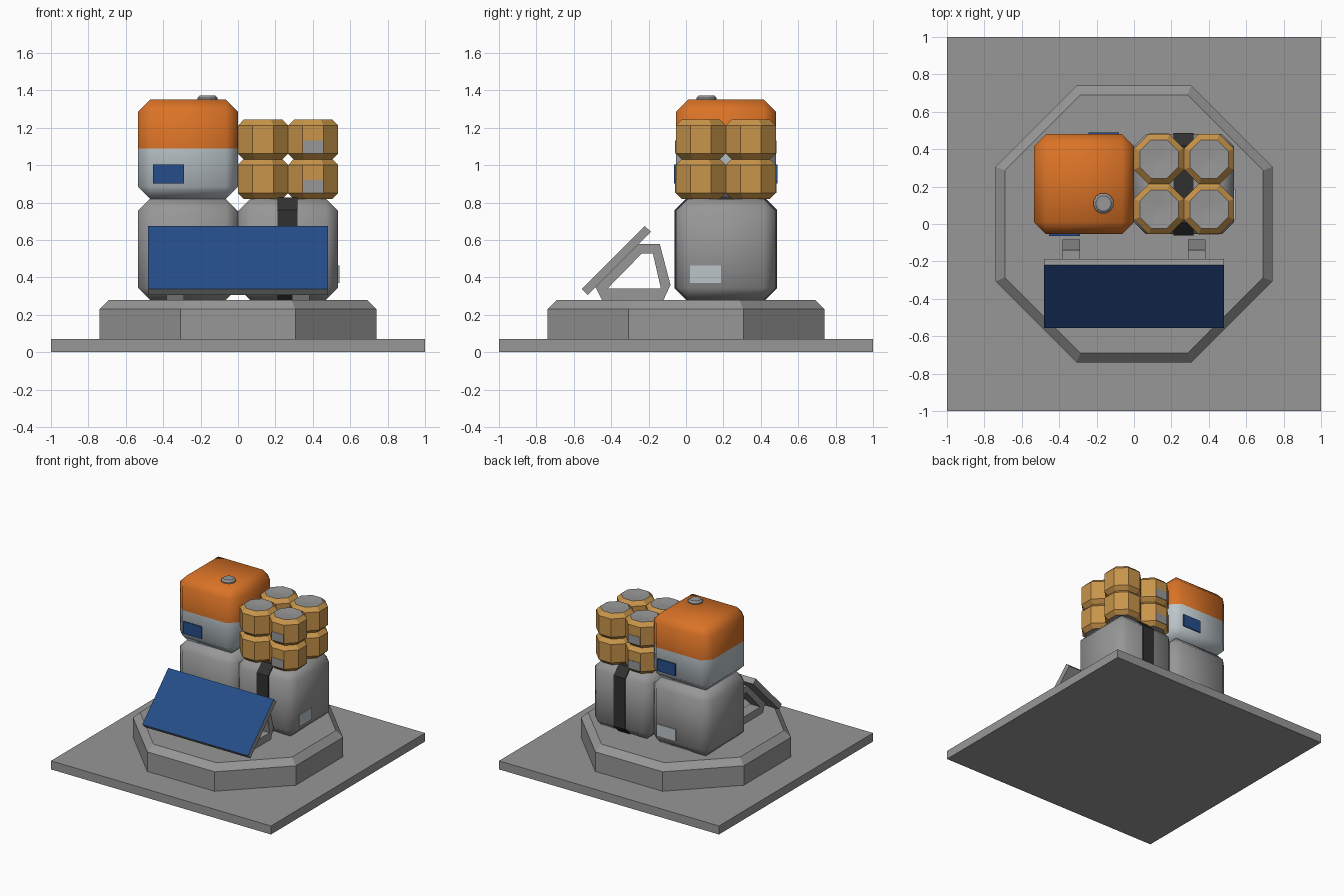
import bpy, bmesh, math
from mathutils import Matrix, Vector

old = bpy.data.objects.get("Cube")
if old:
    bpy.data.objects.remove(old, do_unlink=True)


def material(name, rgb):
    m = bpy.data.materials.new(name)
    m.use_nodes = True
    m.diffuse_color = (*rgb, 1)
    m.node_tree.nodes["Principled BSDF"].inputs["Base Color"].default_value = (*rgb, 1)
    return m


GREY = material("concrete grey", (0.31, 0.31, 0.31))
ORANGE = material("orange", (0.70, 0.17, 0.02))
WHITE = material("pale grey", (0.50, 0.56, 0.59))
BLUE = material("panel blue", (0.018, 0.075, 0.25))
TAN = material("tan", (0.58, 0.30, 0.07))
BLACK = material("strap black", (0.03, 0.03, 0.03))


def finish(bm, name, mats, smooth=False):
    bmesh.ops.recalc_face_normals(bm, faces=bm.faces)
    for f in bm.faces:
        f.smooth = smooth
    me = bpy.data.meshes.new(name)
    bm.to_mesh(me)
    bm.free()
    for m in mats:
        me.materials.append(m)
    ob = bpy.data.objects.new(name, me)
    bpy.context.scene.collection.objects.link(ob)
    return ob


def box_mesh(centre, size):
    bm = bmesh.new()
    bmesh.ops.create_cube(bm, size=1, matrix=Matrix.Translation(centre) @ Matrix.Diagonal((*size, 1)))
    return bm


def box(name, centre, size, mat):
    return finish(box_mesh(centre, size), name, [mat])


def crate_mesh(centre, size):
    bm = box_mesh(centre, size)
    bmesh.ops.bevel(bm, geom=bm.edges[:], offset=0.065, segments=1, affect='EDGES')
    return bm


def lathe(name, profile, centre, mats, sides=8, pick=None):
    """Stack of regular polygons; radii are measured to the flats."""
    bm = bmesh.new()
    rings = []
    for r, z in profile:
        r /= math.cos(math.pi / sides)
        turn = [2 * math.pi * (i + 0.5) / sides for i in range(sides)]
        rings.append([bm.verts.new((centre[0] + r * math.cos(a), centre[1] + r * math.sin(a),
                                    centre[2] + z)) for a in turn])
    for k, (lo, hi) in enumerate(zip(rings, rings[1:])):
        for i in range(sides):
            j = (i + 1) % sides
            f = bm.faces.new((lo[i], lo[j], hi[j], hi[i]))
            f.material_index = pick(k) if pick else 0
    for ring in (rings[0], rings[-1]):
        f = bm.faces.new(ring)
        f.material_index = len(mats) - 1
    return finish(bm, name, mats)


def prism(name, outline, x0, x1, mat, hole=None):
    """Extrude a (y, z) outline along x, with an optional matching hole."""
    bm = bmesh.new()
    loops = [outline] + ([hole] if hole else [])
    ends = [[[bm.verts.new((x, y, z)) for y, z in lp] for lp in loops] for x in (x0, x1)]
    for a, b in zip(*ends):
        for i in range(len(a)):
            j = (i + 1) % len(a)
            bm.faces.new((a[i], a[j], b[j], b[i]))
    for end in ends:
        if hole:
            edges = [bm.edges.get((lp[i], lp[i - 1])) for lp in end for i in range(len(lp))]
            bmesh.ops.triangle_fill(bm, edges=edges, use_beauty=True)
        else:
            bm.faces.new(end[0])
    return finish(bm, name, [mat])


# Ground plate and octagonal pedestal
box("ground_plate", (0, 0, 0.035), (2, 2, 0.07), GREY)
lathe("pedestal", [(0.74, 0.07), (0.74, 0.23), (0.69, 0.28)], (0, 0, 0), [GREY])

# Two lower crates
MID_Y, SIDE, HALF = 0.213, 0.535, 0.2675
FRONT, BACK = MID_Y - HALF, MID_Y + HALF
for name, x in (("left_crate", HALF), ("right_crate", -HALF)):
    finish(crate_mesh((x, MID_Y, 0.55), (SIDE, SIDE, 0.54)), name, [GREY], True)

# Crate labels
box("left_crate_label", (SIDE + 0.002, 0.105, 0.417), (0.009, 0.165, 0.095), WHITE)
box("right_crate_back_label", (-0.162, BACK + 0.002, 0.417), (0.165, 0.009, 0.095), WHITE)
box("right_crate_front_label", (-0.372, FRONT - 0.002, 0.417), (0.165, 0.009, 0.095), WHITE)

# Strap around the left crate
y0, y1, z0, z1, c = FRONT - 0.007, BACK + 0.007, 0.275, 0.828, 0.068
strap = [(y0 + c, z0), (y1 - c, z0), (y1, z0 + c), (y1, z1 - c),
         (y1 - c, z1), (y0 + c, z1), (y0, z1 - c), (y0, z0 + c)]
prism("crate_strap", strap, 0.212, 0.318, BLACK)

# Two-tone upper container, split at mid height
bm = crate_mesh((-HALF, MID_Y, 1.085), (SIDE, SIDE, 0.53))
bmesh.ops.bisect_plane(bm, geom=bm.verts[:] + bm.edges[:] + bm.faces[:],
                       plane_co=(0, 0, 1.09), plane_no=(0, 0, 1))
for f in bm.faces:
    f.material_index = int(f.calc_center_median().z > 1.09)
finish(bm, "upper_container", [WHITE, ORANGE], True)
box("container_front_window", (-0.372, FRONT - 0.004, 0.953), (0.165, 0.009, 0.1), BLUE)
box("container_back_window", (-0.162, BACK + 0.004, 0.953), (0.165, 0.009, 0.1), BLUE)
lathe("container_cap", [(0.054, 1.345), (0.054, 1.36), (0.04, 1.373)], (-0.163, 0.11, 0), [GREY], 12)

# Stacked octagonal canisters with grey dished lids
R = HALF / 2
canister = [(0.015, 0.007), (0.103, 0), (R, 0.031), (R, 0.181), (0.103, 0.212), (0.015, 0.205)]
for level, z in (("lower", 0.82), ("upper", 1.031)):
    for side, x in (("inner", R), ("outer", 3 * R)):
        for end, y in (("front", MID_Y - R), ("back", MID_Y + R)):
            lathe(f"{level}_{side}_{end}_canister", canister, (x, y, z), [TAN, GREY],
                  pick=lambda k: int(k in (0, 4)))
    box(f"{level}_front_canister_label", (3 * R, FRONT, z + 0.067), (0.109, 0.006, 0.07), GREY)
    box(f"{level}_back_canister_label", (R, BACK, z + 0.067), (0.109, 0.006, 0.07), GREY)

# Support frames for the tilted panel
outer = [(-0.45, 0.28), (-0.12, 0.28), (-0.083, 0.36), (-0.14, 0.578), (-0.26, 0.578), (-0.485, 0.35)]
inner = [(-0.42, 0.34), (-0.134, 0.34), (-0.177, 0.527), (-0.237, 0.527)]
for name, x in (("left_frame", 0.335), ("right_frame", -0.335)):
    prism(name, outer, x - 0.047, x + 0.047, GREY, inner)

# Tilted solar panel, blue on its upper face
panel = prism("solar_panel", [(-0.525, 0.305), (-0.187, 0.643), (-0.22, 0.675), (-0.557, 0.338)],
              -0.48, 0.48, GREY)
panel.data.materials.append(BLUE)
facing = Vector((0, -1, 1)).normalized()
for p in panel.data.polygons:
    p.material_index = int(p.normal.dot(facing) > 0.9)
